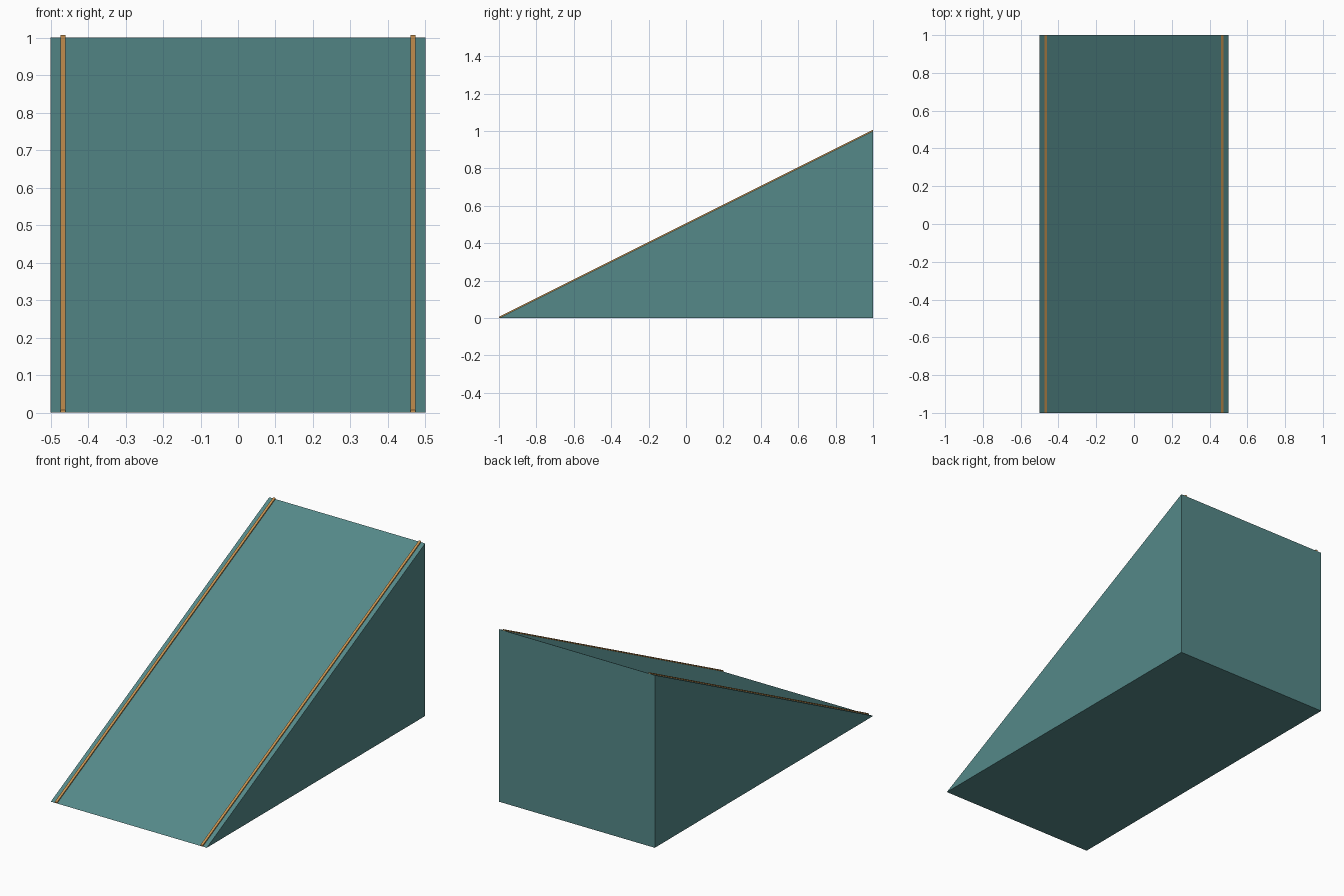
import bpy, bmesh

if "Cube" in bpy.data.objects:
    bpy.data.objects.remove(bpy.data.objects["Cube"])


def material(name, color):
    m = bpy.data.materials.new(name)
    m.diffuse_color = color
    m.use_nodes = True
    m.node_tree.nodes["Principled BSDF"].inputs["Base Color"].default_value = m.diffuse_color
    return m


def extrude_profile(name, profile, x0, x1, mat):
    """Extrude a closed (y, z) profile along x from x0 to x1."""
    bm = bmesh.new()
    face = bm.faces.new([bm.verts.new((x0, y, z)) for y, z in profile])
    ext = bmesh.ops.extrude_face_region(bm, geom=[face])
    verts = [g for g in ext["geom"] if isinstance(g, bmesh.types.BMVert)]
    bmesh.ops.translate(bm, verts=verts, vec=(x1 - x0, 0, 0))
    bmesh.ops.recalc_face_normals(bm, faces=bm.faces)
    mesh = bpy.data.meshes.new(name)
    bm.to_mesh(mesh)
    bm.free()
    mesh.materials.append(mat)
    obj = bpy.data.objects.new(name, mesh)
    bpy.context.collection.objects.link(obj)
    return obj


teal = material("teal", (0.09, 0.25, 0.25, 1))
orange = material("orange", (0.58, 0.29, 0.08, 1))

# Solid ramp wedge rising towards the back
extrude_profile("ramp", [(-1, 0), (1, 0), (1, 1)], -0.5, 0.5, teal)

# Thin raised trim strips along both edges of the slope
rise = 0.007
strip = [(-1, 0), (1, 1), (1, 1 + rise), (-1, rise)]
for side, label in ((-1, "left"), (1, "right")):
    extrude_profile(label + "_trim_strip", strip, side * 0.46, side * 0.474, orange)
